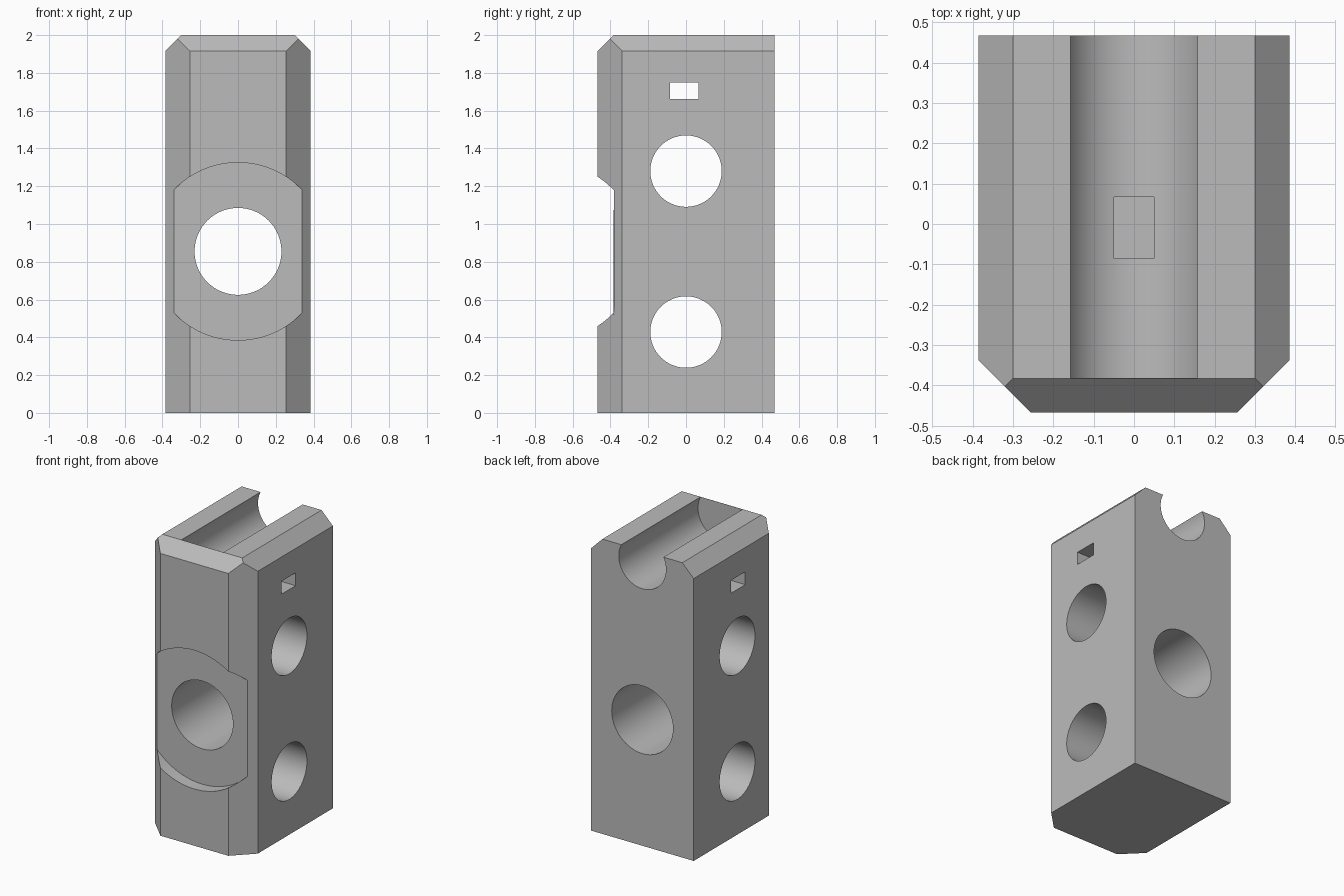
import bpy, bmesh
from math import radians
from mathutils import Matrix, Vector

old = bpy.data.objects.get("Cube")
if old:
    bpy.data.objects.remove(old, do_unlink=True)

W, D, H = 0.385, 0.4675, 2.0      # half width, half depth, height
CORNER, TOP = 0.13, 0.085         # chamfer sizes

grey = bpy.data.materials.new("plain grey")
grey.use_nodes = True
colour = (0.5, 0.5, 0.5, 1)
grey.diffuse_color = colour
grey.node_tree.nodes["Principled BSDF"].inputs["Base Color"].default_value = colour


def make_object(name, bm):
    mesh = bpy.data.meshes.new(name)
    bmesh.ops.recalc_face_normals(bm, faces=bm.faces)
    bm.to_mesh(mesh)
    bm.free()
    mesh.materials.append(grey)
    ob = bpy.data.objects.new(name, mesh)
    bpy.context.collection.objects.link(ob)
    return ob


def box(low, high):
    low, high = Vector(low), Vector(high)
    bm = bmesh.new()
    bmesh.ops.create_cube(bm, size=1, matrix=Matrix.Translation((low + high) / 2)
                          @ Matrix.Diagonal((*(high - low), 1)))
    return bm


def cylinder(radius, length, centre, axis):
    turn = Matrix.Rotation(radians(90), 4, "Y" if axis == "X" else "X")
    bm = bmesh.new()
    bmesh.ops.create_cone(bm, cap_ends=True, segments=96, radius1=radius, radius2=radius,
                          depth=length, matrix=Matrix.Translation(centre) @ turn)
    return bm


# Block with chamfered front corners and top edges
bm = box((-W, -D, 0), (W, D, H))
chamfers = [((0, -D, H - TOP), (0, -1, 1))]
for side in (-1, 1):
    chamfers += [((side * W, 0, H - TOP), (side, 0, 1)),
                 ((side * W, -D + CORNER, 0), (side, -1, 0))]
for point, normal in chamfers:
    bmesh.ops.bisect_plane(bm, geom=bm.verts[:] + bm.edges[:] + bm.faces[:],
                           plane_co=point, plane_no=normal, clear_outer=True)
    bmesh.ops.holes_fill(bm, edges=[e for e in bm.edges if e.is_boundary], sides=0)
block = make_object("block", bm)

# Cutters: front recess and bore, two cross holes, tie slot, top groove
groove_front = -D + TOP + 0.001
cutters = [
    ("front_recess", cylinder(0.47, 0.4, (0, -D + TOP - 0.2, 0.855), "Y")),
    ("front_bore", cylinder(0.23, 3, (0, 0, 0.855), "Y")),
    ("upper_cross_hole", cylinder(0.189, 3, (0, 0, 1.28), "X")),
    ("lower_cross_hole", cylinder(0.189, 3, (0, 0, 0.428), "X")),
    ("top_groove", cylinder(0.177, 2, (0, groove_front + 1, 1.92), "Y")),
    ("tie_slot", box((-1, -0.085, 1.663), (1, 0.067, 1.75))),
]
bpy.ops.object.select_all(action="DESELECT")
bpy.context.view_layer.objects.active = block
block.select_set(True)
for name, shape in cutters:
    cutter = make_object(name + "_cutter", shape)
    cutter.hide_render = True
    mod = block.modifiers.new(name, "BOOLEAN")
    mod.operation, mod.solver, mod.object = "DIFFERENCE", "EXACT", cutter
    bpy.ops.object.modifier_apply(modifier=name)
    bpy.data.objects.remove(cutter, do_unlink=True)

bpy.ops.object.shade_smooth_by_angle(angle=radians(30))
